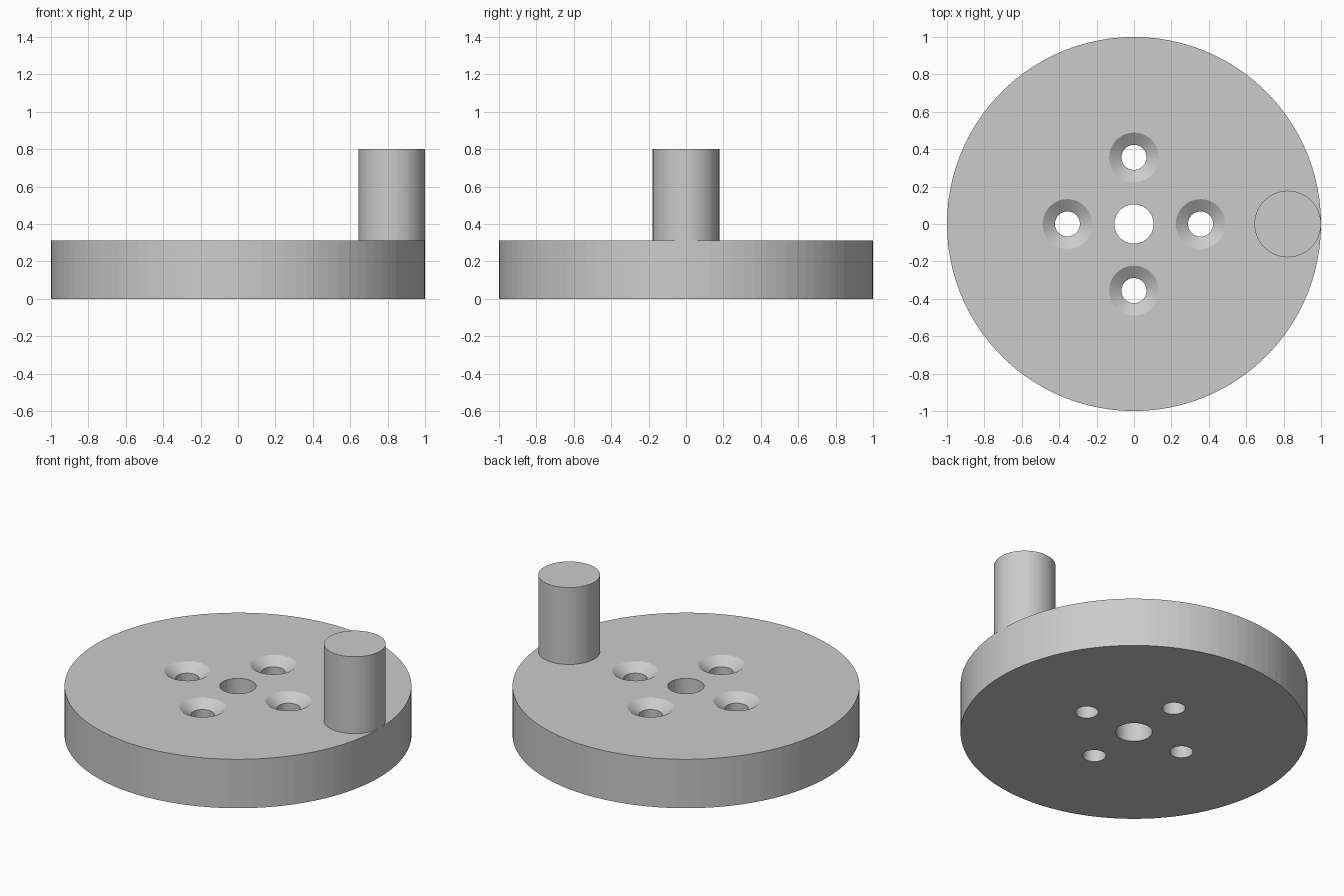
import bpy
import math

if "Cube" in bpy.data.objects:
    bpy.data.objects.remove(bpy.data.objects["Cube"], do_unlink=True)

DISC_TOP = 0.311
PIN_TOP = 0.8
HOLE_RING = 0.356

grey = bpy.data.materials.new("plain grey")
grey.use_nodes = True
colour = (0.6, 0.6, 0.6, 1)
grey.diffuse_color = colour
grey.node_tree.nodes["Principled BSDF"].inputs["Base Color"].default_value = colour


def turned(name, profile, sides, x=0, y=0):
    """Closed solid turned about z from (radius, height) points, bottom to top."""
    verts, faces = [], []
    for r, z in profile:
        for i in range(sides):
            a = math.tau * i / sides
            verts.append((x + r * math.cos(a), y + r * math.sin(a), z))
    for k in range(len(profile) - 1):
        low, high = k * sides, (k + 1) * sides
        for i in range(sides):
            j = (i + 1) % sides
            faces.append((low + i, low + j, high + j, high + i))
    faces.append(tuple(reversed(range(sides))))
    faces.append(tuple(range(len(verts) - sides, len(verts))))
    mesh = bpy.data.meshes.new(name)
    mesh.from_pydata(verts, [], faces)
    mesh.materials.append(grey)
    obj = bpy.data.objects.new(name, mesh)
    bpy.context.collection.objects.link(obj)
    return obj


# Wheel disc and the crank pin standing at its edge
disc = turned("disc", [(1, 0), (1, DISC_TOP)], 100)
turned("crank_pin", [(0.178, DISC_TOP), (0.178, PIN_TOP)], 64, x=0.822)

# Centre bore, and four screw holes with countersunk mouths
cutters = [turned("bore_cutter", [(0.105, -0.1), (0.105, 0.5)], 48)]
screw_profile = [(0.067, -0.1), (0.067, DISC_TOP - 0.045),
                 (0.133, DISC_TOP), (0.133, 0.5)]
for k in range(4):
    a = k * math.pi / 2
    cutters.append(turned("screw_hole_cutter", screw_profile, 40,
                          HOLE_RING * math.cos(a), HOLE_RING * math.sin(a)))

# Cut the holes, then discard the cutters
bpy.context.view_layer.objects.active = disc
for cutter in cutters:
    cutter.hide_render = True
    cut = disc.modifiers.new("hole", 'BOOLEAN')
    cut.operation = 'DIFFERENCE'
    cut.solver = 'EXACT'
    cut.object = cutter
    bpy.ops.object.modifier_apply(modifier=cut.name)
    bpy.data.objects.remove(cutter, do_unlink=True)
